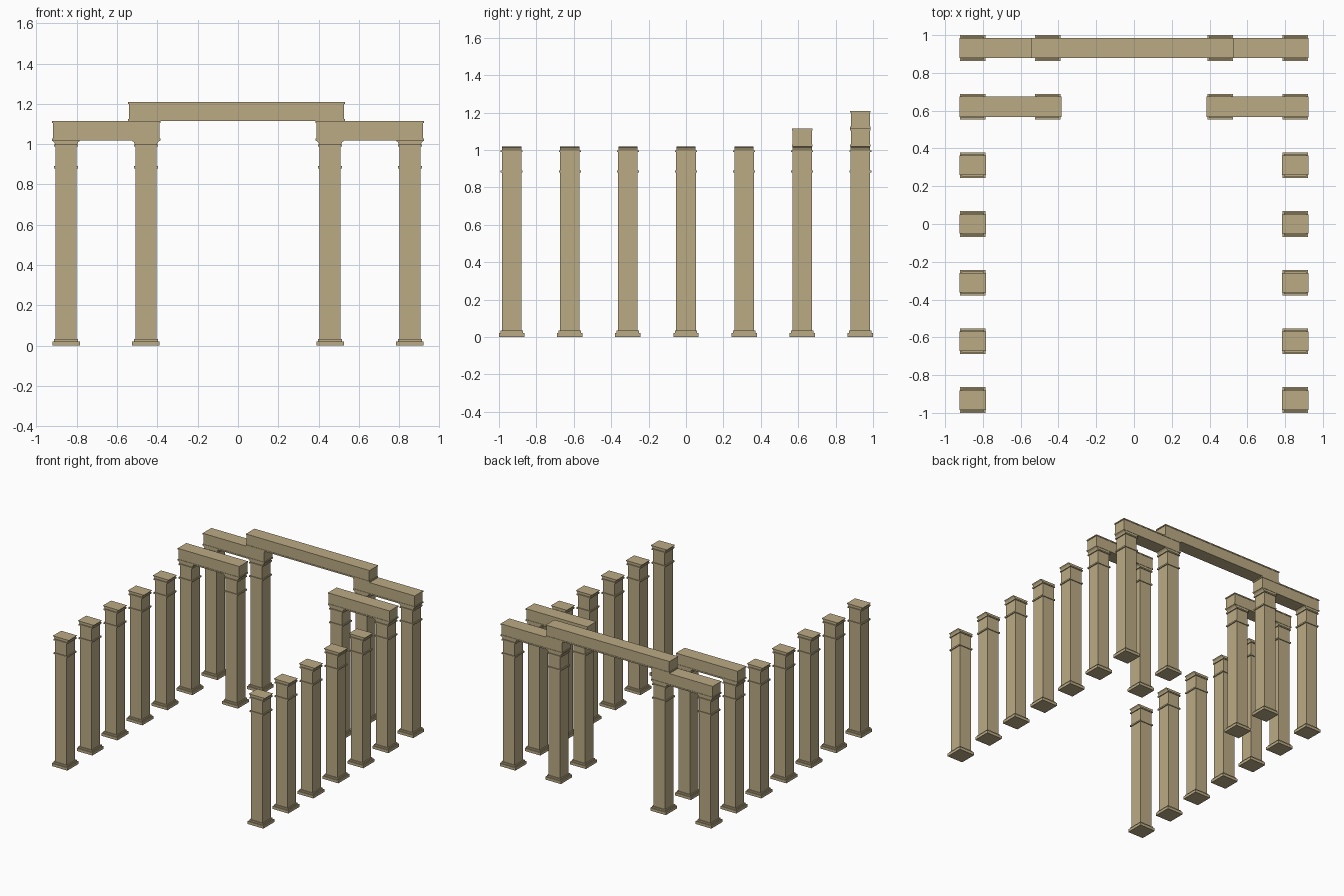
import bpy, bmesh

if "Cube" in bpy.data.objects:
    bpy.data.objects.remove(bpy.data.objects["Cube"])

stone = bpy.data.materials.new("tan stone")
stone.diffuse_color = (0.50, 0.41, 0.235, 1)
stone.use_nodes = True
stone.node_tree.nodes["Principled BSDF"].inputs["Base Color"].default_value = stone.diffuse_color

X_OUT, X_IN = 0.853, 0.457      # column lines
STEP = 0.932 / 3                # spacing between rows


def add_box(bm, x, y, z0, z1, wx, wy, top_wx=None, top_wy=None):
    """Box centred on x, y; the top may be wider or narrower than the bottom."""
    rings = ((z0, wx, wy), (z1, top_wx or wx, top_wy or wy))
    lo, hi = [[bm.verts.new((x + sx * a / 2, y + sy * b / 2, z))
               for sx, sy in ((-1, -1), (1, -1), (1, 1), (-1, 1))]
              for z, a, b in rings]
    bm.faces.new(lo[::-1])
    bm.faces.new(hi)
    for i in range(4):
        j = (i + 1) % 4
        bm.faces.new((lo[i], lo[j], hi[j], hi[i]))


def finish(bm, name):
    mesh = bpy.data.meshes.new(name)
    bm.to_mesh(mesh)
    bm.free()
    mesh.materials.append(stone)
    obj = bpy.data.objects.new(name, mesh)
    bpy.context.collection.objects.link(obj)
    return obj


def column_mesh():
    bm = bmesh.new()
    add_box(bm, 0, 0, 0, 0.022, 0.136, 0.136)                     # plinth
    add_box(bm, 0, 0, 0.022, 0.034, 0.120, 0.120)                 # base step
    add_box(bm, 0, 0, 0.034, 0.998, 0.103, 0.105)                 # shaft
    add_box(bm, 0, 0, 0.880, 0.891, 0.118, 0.118)                 # neck band
    add_box(bm, 0, 0, 0.988, 0.998, 0.118, 0.118)                 # upper band
    add_box(bm, 0, 0, 0.998, 1.010, 0.108, 0.103, 0.120, 0.103)   # flared capital
    add_box(bm, 0, 0, 1.010, 1.018, 0.120, 0.103, 0.140, 0.103)
    return finish(bm, "column")


def lintel(name, x, y, z0, z1, length):
    bm = bmesh.new()
    add_box(bm, x, y, z0, z0 + 0.010, length, 0.108)              # lower fillet
    add_box(bm, x, y, z0 + 0.010, z1 - 0.009, length - 0.010, 0.102)
    add_box(bm, x, y, z1 - 0.009, z1, length, 0.108)              # upper fillet
    finish(bm, name)


# Columns: seven rows outside, two rear rows inside, on both sides
places = [(s * X_OUT, r * STEP) for s in (-1, 1) for r in range(-3, 4)]
places += [(s * X_IN, r * STEP) for s in (-1, 1) for r in (2, 3)]
first = column_mesh()
for i, (x, y) in enumerate(places):
    col = first
    if i:
        col = bpy.data.objects.new("column", first.data)
        bpy.context.collection.objects.link(col)
    col.location = (x, y, 0)

# Side lintels joining outer and inner columns
for s in (-1, 1):
    for r in (2, 3):
        lintel("side_lintel", s * 0.654, r * STEP, 1.018, 1.114, 0.538)

# Raised lintel spanning the rear gap
lintel("centre_lintel", -0.008, 3 * STEP, 1.114, 1.209, 1.077)
